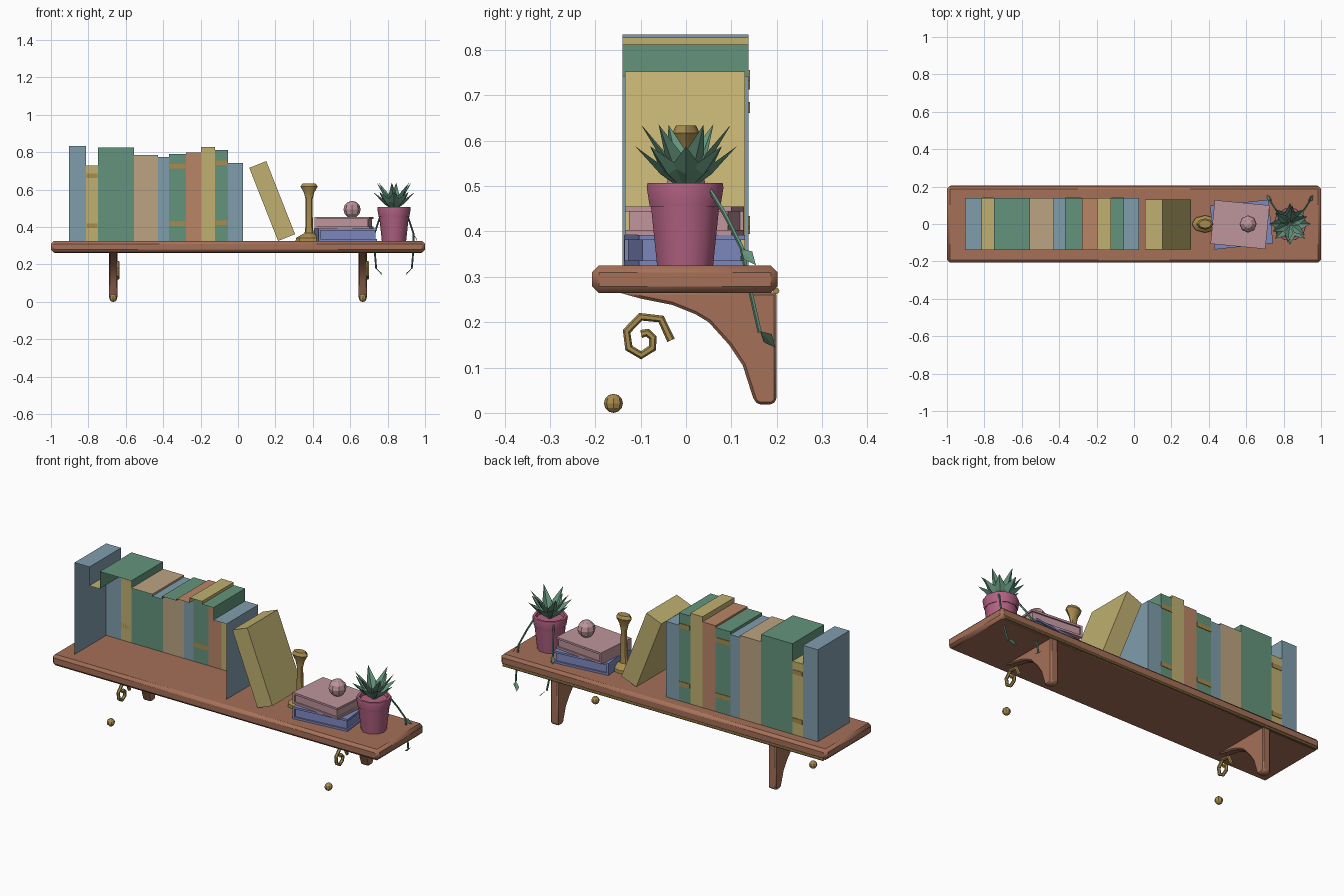
import bpy, bmesh, math
from mathutils import Vector, Matrix

if "Cube" in bpy.data.objects:
    bpy.data.objects.remove(bpy.data.objects["Cube"])


def mat(name, r, g, b):
    m = bpy.data.materials.new(name)
    lin = [((c / 255 + 0.055) / 1.055) ** 2.4 for c in (r, g, b)]
    m.diffuse_color = (*lin, 1)
    m.use_nodes = True
    m.node_tree.nodes["Principled BSDF"].inputs["Base Color"].default_value = m.diffuse_color
    return m


BROWN = mat("wood_brown", 165, 112, 88)
BRASS = mat("brass", 168, 140, 78)
BLUE = mat("dusty_blue", 128, 157, 172)
YELLOW = mat("straw_yellow", 192, 176, 113)
GREEN = mat("leaf_green", 100, 148, 124)
TAN = mat("tan", 188, 164, 130)
ORANGE = mat("terracotta", 184, 134, 102)
MAGENTA = mat("pot_magenta", 178, 97, 130)
MAUVE = mat("mauve_pink", 190, 149, 156)
VIOLET = mat("periwinkle", 126, 136, 192)


def finish(name, bm, m, smooth=False, bevel=0, normals=True):
    if normals:
        bmesh.ops.recalc_face_normals(bm, faces=bm.faces[:])
    me = bpy.data.meshes.new(name)
    bm.to_mesh(me)
    bm.free()
    me.materials.append(m)
    ob = bpy.data.objects.new(name, me)
    bpy.context.collection.objects.link(ob)
    if bevel:
        mod = ob.modifiers.new("bevel", 'BEVEL')
        mod.width, mod.segments = bevel, 1
    if smooth:
        bpy.ops.object.select_all(action='DESELECT')
        ob.select_set(True)
        bpy.context.view_layer.objects.active = ob
        bpy.ops.object.shade_smooth_by_angle(angle=math.radians(40))
    return ob


def add_box(bm, lo, hi, matrix=Matrix()):
    lo, hi = Vector(lo), Vector(hi)
    s = Matrix.Diagonal((*(hi - lo), 1))
    bmesh.ops.create_cube(bm, size=1, matrix=matrix @ Matrix.Translation((lo + hi) / 2) @ s)


def lathe(name, prof, loc, m, sides, yscale=1):
    bm = bmesh.new()
    rings = []
    for r, z in prof:
        rings.append([bm.verts.new((loc[0] + r * math.cos(2 * math.pi * i / sides),
                                    loc[1] + yscale * r * math.sin(2 * math.pi * i / sides), z))
                      for i in range(sides)])
    for a, b in zip(rings, rings[1:]):
        for i in range(sides):
            j = (i + 1) % sides
            bm.faces.new((a[i], a[j], b[j], b[i]))
    bm.faces.new(rings[0])
    bm.faces.new(rings[-1])
    return finish(name, bm, m, smooth=True)


def tube(name, pts, r, m, sides=6):
    bm = bmesh.new()
    pts = [Vector(p) for p in pts]
    rings = []
    for i, p in enumerate(pts):
        t = (pts[min(i + 1, len(pts) - 1)] - pts[max(i - 1, 0)]).normalized()
        ref = Vector((1, 0, 0)) if abs(t.x) < 0.9 else Vector((0, 0, 1))
        u = t.cross(ref).normalized()
        v = t.cross(u)
        rings.append([bm.verts.new(p + r * (u * math.cos(2 * math.pi * k / sides)
                                            + v * math.sin(2 * math.pi * k / sides)))
                      for k in range(sides)])
    for a, b in zip(rings, rings[1:]):
        for k in range(sides):
            j = (k + 1) % sides
            bm.faces.new((a[k], a[j], b[j], b[k]))
    bm.faces.new(rings[0])
    bm.faces.new(rings[-1])
    return finish(name, bm, m)


# shelf board and the thin brass rail on its back edge
bm = bmesh.new()
add_box(bm, (-1, -0.207, 0.264), (1, 0.202, 0.325))
finish("shelf_board", bm, BROWN, smooth=True, bevel=0.015)
tube("back_rail", [(-0.98, 0.199, 0.269), (0.98, 0.199, 0.269)], 0.007, BRASS, 8)

# brackets with brass scroll and ball
BRACKET = [(0.2, 0.266), (0.2, 0.028), (0.19, 0.018), (0.16, 0.018), (0.15, 0.027),
           (0.125, 0.105), (0.095, 0.15), (0.05, 0.2), (0.02, 0.218), (-0.03, 0.238),
           (-0.10, 0.252), (-0.15, 0.266)]
SCROLL = [(-0.033, 0.16), (-0.055, 0.207), (-0.1, 0.212), (-0.131, 0.18), (-0.126, 0.143),
          (-0.099, 0.127), (-0.074, 0.143), (-0.073, 0.166), (-0.085, 0.177), (-0.099, 0.174)]
for side, x in (("left", -0.667), ("right", 0.667)):
    bm = bmesh.new()
    f = bm.faces.new([bm.verts.new((x - 0.023, y, z)) for y, z in BRACKET])
    ext = bmesh.ops.extrude_face_region(bm, geom=[f])
    bmesh.ops.translate(bm, vec=(0.046, 0, 0),
                        verts=[v for v in ext["geom"] if isinstance(v, bmesh.types.BMVert)])
    finish(side + "_bracket", bm, BROWN, smooth=True, bevel=0.006)
    tube(side + "_scroll", [(x + 0.025, y, z) for y, z in SCROLL], 0.009, BRASS)
    bm = bmesh.new()
    bmesh.ops.create_uvsphere(bm, u_segments=8, v_segments=6, radius=0.021,
                              matrix=Matrix.Translation((x, -0.16, 0.021)))
    finish(side + "_ball", bm, BRASS)

# row of books: backs, tops and exposed sides only, open towards the front
EDGES = [-0.904, -0.813, -0.749, -0.652, -0.556, -0.492, -0.428, -0.369, -0.278,
         -0.198, -0.123, -0.053, 0.027]
TOPS = [0.834, 0.73, 0.826, 0.826, 0.786, 0.786, 0.775, 0.79, 0.80, 0.828, 0.812, 0.743]
COLS = [BLUE, YELLOW, GREEN, GREEN, TAN, TAN, BLUE, GREEN, ORANGE, YELLOW, GREEN, BLUE]
Y0, Y1, Z0 = -0.14, 0.138, 0.325
for i, (top, col) in enumerate(zip(TOPS, COLS)):
    a, b = EDGES[i], EDGES[i + 1]
    left = TOPS[i - 1] if i else Z0
    right = TOPS[i + 1] if i + 1 < len(TOPS) else Z0
    bm = bmesh.new()
    quads = [[(b, Y1, Z0), (a, Y1, Z0), (a, Y1, top), (b, Y1, top)],
             [(a, Y0, top), (b, Y0, top), (b, Y1, top), (a, Y1, top)]]
    if left < top:
        quads.append([(a, Y1, left), (a, Y0, left), (a, Y0, top), (a, Y1, top)])
    if right < top:
        quads.append([(b, Y0, right), (b, Y1, right), (b, Y1, top), (b, Y0, top)])
    for q in quads:
        bm.faces.new([bm.verts.new(p) for p in q])
    finish("book_%02d" % (i + 1), bm, col, normals=False)
    if i in (1, 7, 10):   # brass bands on some spines
        bm = bmesh.new()
        for t in (0.2, 0.86):
            z = Z0 + t * (top - Z0)
            add_box(bm, (a + 0.002, Y1, z - 0.012), (b - 0.002, Y1 + 0.003, z + 0.012))
        finish("book_%02d_bands" % (i + 1), bm, BRASS)

# leaning book
bm = bmesh.new()
add_box(bm, (0, -0.135, 0), (0.098, 0.13, 0.42),
        Matrix.Translation((0.214, 0, 0.326)) @ Matrix.Rotation(math.radians(-21.5), 4, 'Y'))
finish("leaning_book", bm, YELLOW)

# brass candlestick
lathe("candlestick", [(0.072, 0.325), (0.07, 0.342), (0.024, 0.368), (0.02, 0.40), (0.019, 0.55),
                      (0.028, 0.585), (0.046, 0.617), (0.034, 0.634)],
      (0.38, 0), BRASS, 8, 0.65)


# stacked lying books: two boards, a spine and an inset page block
def lying_book(name, cx, z0, z1, sx, sy, deg, m):
    M = Matrix.Translation((cx, -0.003, 0)) @ Matrix.Rotation(math.radians(deg), 4, 'Z')
    bm = bmesh.new()
    x, y, t, g = sx / 2, sy / 2, 0.011, 0.008
    add_box(bm, (-x, -y, z0), (x, y, z0 + t), M)
    add_box(bm, (-x, -y, z1 - t), (x, y, z1), M)
    add_box(bm, (-x, -y, z0 + t), (-x + t, y, z1 - t), M)
    add_box(bm, (-x + t, -y + g, z0 + t), (x - g, y - g, z1 - t), M)
    finish(name, bm, m)


lying_book("lower_stacked_book", 0.575, 0.325, 0.392, 0.315, 0.235, 6, VIOLET)
lying_book("upper_stacked_book", 0.567, 0.392, 0.455, 0.295, 0.235, -5.5, MAUVE)

# round stone on the stack
bm = bmesh.new()
bmesh.ops.create_uvsphere(bm, u_segments=8, v_segments=6, radius=0.046,
                          matrix=Matrix.Translation((0.61, 0, 0.494)))
finish("round_stone", bm, MAUVE)

# plant pot with a rim
PX = 0.834
lathe("plant_pot", [(0.065, 0.325), (0.079, 0.455), (0.082, 0.455), (0.089, 0.497), (0.087, 0.507),
                    (0.074, 0.507), (0.07, 0.49)], (PX, -0.002), MAGENTA, 10)

# pointed leaves in two layers, each folded along its middle
bm = bmesh.new()
for count, reach, tip, half, off in ((8, 0.112, 0.588, 0.032, 0.0), (6, 0.1, 0.636, 0.024, 0.4)):
    for i in range(count):
        R = Matrix.Translation((PX, 0, 0)) @ Matrix.Rotation(2 * math.pi * i / count + off, 4, 'Z')
        zm = 0.49 + (tip - 0.49) * 0.55
        base, low, end, l, r = [bm.verts.new(R @ Vector(p)) for p in (
            (0.005, 0, 0.49), (reach * 0.5, 0, zm - 0.018), (reach, 0, tip),
            (reach * 0.46, half, zm), (reach * 0.46, -half, zm))]
        for f in ((base, low, l), (base, r, low), (low, end, l), (low, r, end)):
            bm.faces.new(f)
finish("plant_leaves", bm, GREEN, normals=False)

# two trailing vines with small leaves
for side, s in (("left", -1), ("right", 1)):
    tube(side + "_vine", [(PX + s * x, y, z) for x, y, z in (
        (0.055, 0.045, 0.505), (0.08, 0.085, 0.44), (0.105, 0.123, 0.365),
        (0.103, 0.142, 0.27), (0.095, 0.163, 0.178))], 0.005, GREEN, 5)
    bm = bmesh.new()
    for x, y, z, dx in ((0.105, 0.12, 0.362, 0.018), (0.095, 0.163, 0.18, -0.03)):
        p = [(x, y, z), (x + dx * 0.1, y + 0.026, z - 0.006), (x + dx, y + 0.034, z - 0.036),
             (x + dx * 0.9, y + 0.008, z - 0.024)]
        v = [bm.verts.new((PX + s * a, b, c)) for a, b, c in p]
        bm.faces.new(v[:3])
        bm.faces.new((v[0], v[2], v[3]))
    finish(side + "_vine_leaves", bm, GREEN, normals=False)
